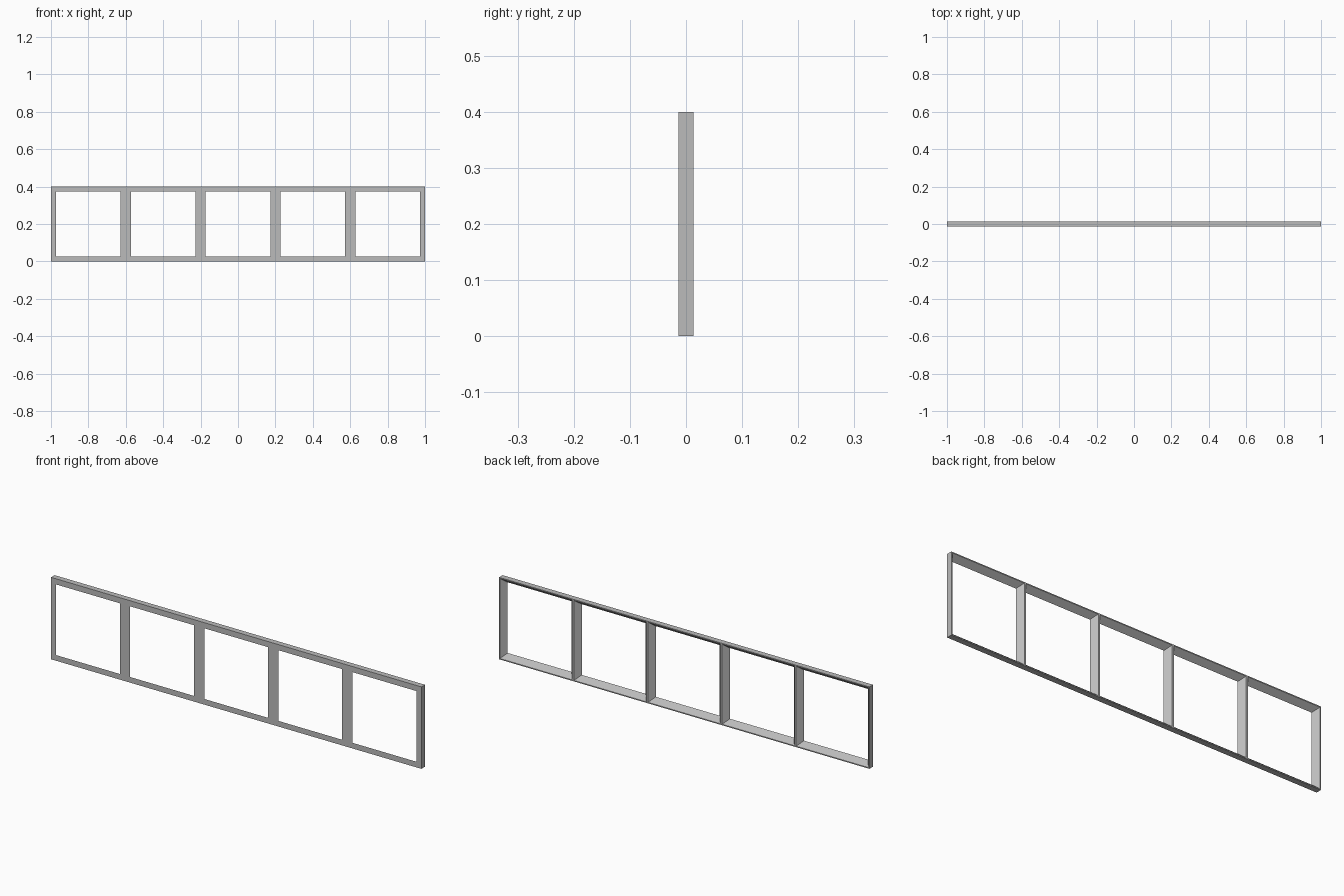
import bpy
import bmesh

if "Cube" in bpy.data.objects:
    bpy.data.objects.remove(bpy.data.objects["Cube"], do_unlink=True)

CELLS = 5
SIZE = 0.4            # square bay
DEPTH = 0.0275
FRONT_RIM = 0.0275    # rim width on the front face
BACK_RIM = 0.005      # rim width on the back face

grey = bpy.data.materials.new("frame grey")
grey.use_nodes = True
colour = (0.5, 0.5, 0.5, 1)
grey.diffuse_color = colour
grey.node_tree.nodes["Principled BSDF"].inputs["Base Color"].default_value = colour

bm = bmesh.new()


def square(cx, y, inset):
    """Square loop of vertices, counter-clockwise from the front."""
    h = SIZE / 2 - inset
    return [bm.verts.new((cx + sx * h, y, SIZE / 2 + sz * h))
            for sx, sz in ((-1, -1), (1, -1), (1, 1), (-1, 1))]


for i in range(CELLS):
    cx = (i - (CELLS - 1) / 2) * SIZE
    front_out = square(cx, -DEPTH / 2, 0)
    front_in = square(cx, -DEPTH / 2, FRONT_RIM)
    back_in = square(cx, DEPTH / 2, BACK_RIM)
    back_out = square(cx, DEPTH / 2, 0)
    # front rim, bevelled opening, back rim, outer wall
    loops = [front_out, front_in, back_in, back_out, front_out]
    for part, (a, b) in enumerate(zip(loops, loops[1:])):
        for k in range(4):
            inner_wall = (k == 1 and i < CELLS - 1) or (k == 3 and i > 0)
            if part == 3 and inner_wall:
                continue   # bays share this side
            n = (k + 1) % 4
            bm.faces.new((a[k], a[n], b[n], b[k]))

# Weld the bays into one frame
bmesh.ops.remove_doubles(bm, verts=bm.verts, dist=0.0005)
bmesh.ops.recalc_face_normals(bm, faces=bm.faces)

mesh = bpy.data.meshes.new("window_frame")
bm.to_mesh(mesh)
bm.free()
mesh.materials.append(grey)
frame = bpy.data.objects.new("window_frame", mesh)
bpy.context.collection.objects.link(frame)
